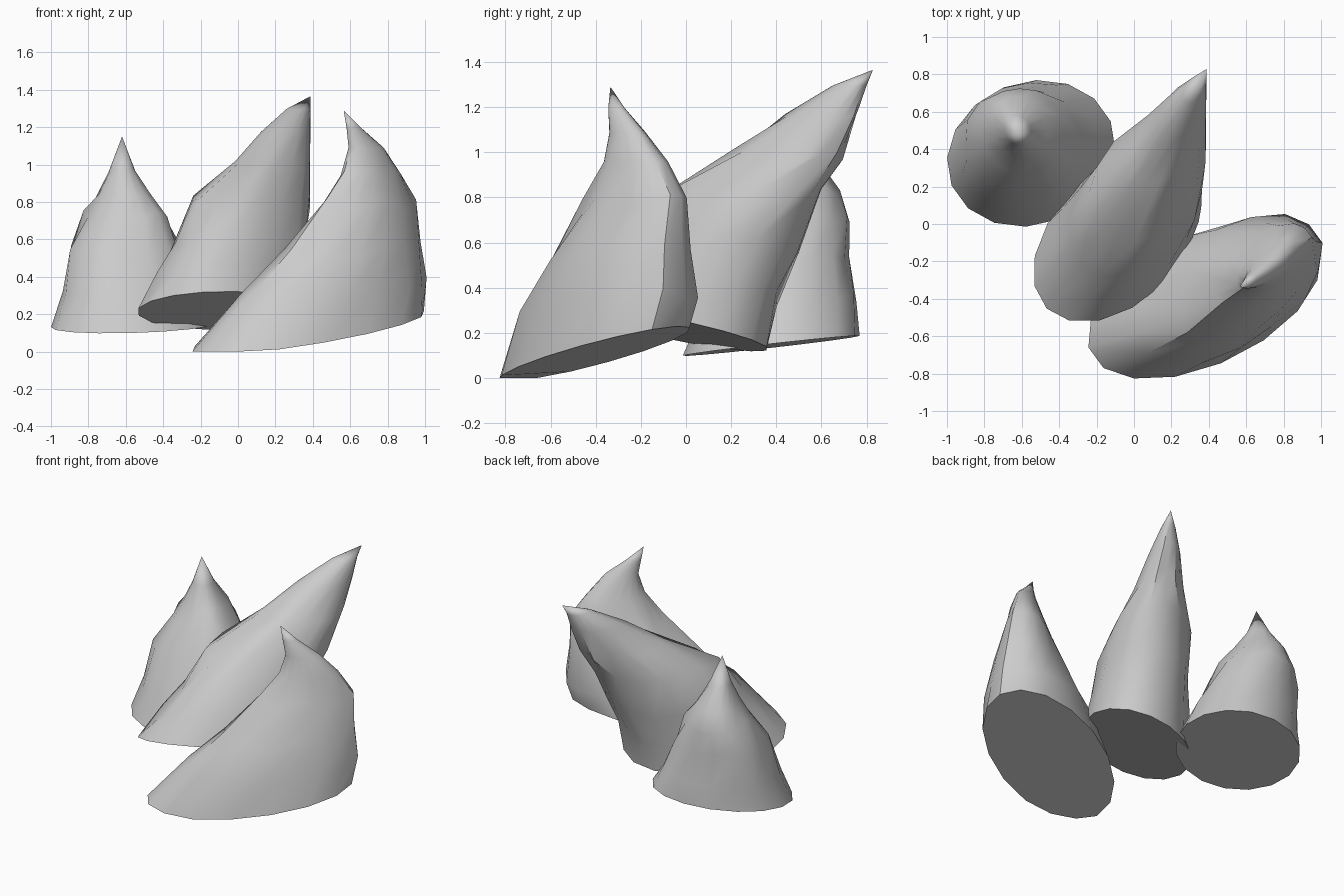
import bpy, bmesh, math, random

if "Cube" in bpy.data.objects:
    bpy.data.objects.remove(bpy.data.objects["Cube"])

random.seed(4)
SIDES = 16


def rock(name, plane, rings, apex):
    """Loft slanted oval rings up to a point.
    plane: base height a + b*x + c*y.
    rings: (x0, x1, y0, y1, z, slant, skew); z None means on the base plane."""
    a, b, c = plane
    bm = bmesh.new()
    loops = []
    for i, (x0, x1, y0, y1, z, slant, skew) in enumerate(rings):
        cx, cy = (x0 + x1) / 2, (y0 + y1) / 2
        hx, hy = (x1 - x0) / 2, (y1 - y0) / 2
        phi = math.asin(skew)
        zc = a + b * cx + c * cy if z is None else z
        # chipped, uneven stone above the flat base, calmer near the tip
        rough = 0.04 * min(1, hx * hy / 0.06) if i else 0
        loop = []
        for k in range(SIDES):
            t = math.tau * k / SIDES - phi / 2
            u, v = hx * math.cos(t), hy * math.sin(t + phi)
            r = 1 + random.uniform(-rough, rough)
            h = zc + slant * (b * u + c * v) + random.uniform(-rough, rough)
            loop.append(bm.verts.new((cx + u * r, cy + v * r, max(h, 0))))
        loops.append(loop)
    bm.faces.new(loops[0][::-1])
    for lo, hi in zip(loops, loops[1:]):
        for k in range(SIDES):
            n = (k + 1) % SIDES
            bm.faces.new((lo[k], lo[n], hi[n], hi[k]))
    tip = bm.verts.new(apex)
    for k in range(SIDES):
        bm.faces.new((loops[-1][k], loops[-1][(k + 1) % SIDES], tip))
    bmesh.ops.recalc_face_normals(bm, faces=bm.faces[:])
    mesh = bpy.data.meshes.new(name)
    bm.to_mesh(mesh)
    bm.free()
    ob = bpy.data.objects.new(name, mesh)
    bpy.context.collection.objects.link(ob)
    bpy.context.view_layer.objects.active = ob
    ob.select_set(True)
    bpy.ops.object.shade_smooth_by_angle(angle=math.radians(40))
    ob.select_set(False)


# short upright spike on the left
rock("left_spike", (0.112, 0.02, 0.11), [
    (-1.00, -0.10, -0.015, 0.77, None, 1, 0.12),
    (-0.95, -0.20, 0.06, 0.755, 0.32, 0.6, 0.08),
    (-0.91, -0.28, 0.16, 0.73, 0.53, 0.3, 0.0),
    (-0.83, -0.37, 0.27, 0.73, 0.72, 0, -0.12),
    (-0.76, -0.46, 0.35, 0.68, 0.83, 0, -0.15),
    (-0.69, -0.55, 0.42, 0.58, 0.97, 0, -0.1)],
    (-0.62, 0.48, 1.15))

# long spike leaning backward in the middle
rock("middle_spike", (0.21, 0.114, -0.25), [
    (-0.54, 0.355, -0.525, 0.365, None, 1, 0.40),
    (-0.44, 0.355, -0.41, 0.42, 0.40, 0.6, 0.38),
    (-0.34, 0.37, -0.29, 0.50, 0.59, 0.2, 0.36),
    (-0.25, 0.38, -0.12, 0.60, 0.80, 0, 0.40),
    (-0.02, 0.39, 0.21, 0.70, 0.99, 0, 0.48),
    (0.12, 0.39, 0.44, 0.765, 1.17, 0, 0.50),
    (0.26, 0.388, 0.65, 0.80, 1.295, 0, 0.50)],
    (0.387, 0.828, 1.365))

# broad hooked spike on the right
rock("right_spike", (0.15, 0.095, 0.195), [
    (-0.25, 1.00, -0.83, 0.02, None, 1, 0.48),
    (0.01, 1.00, -0.74, 0.05, 0.33, 0.6, 0.48),
    (0.24, 0.975, -0.62, 0.03, 0.54, 0.3, 0.50),
    (0.44, 0.95, -0.45, 0.01, 0.78, 0, 0.58),
    (0.55, 0.87, -0.37, -0.08, 0.95, 0, 0.56),
    (0.59, 0.78, -0.34, -0.18, 1.09, 0, 0.50),
    (0.58, 0.66, -0.345, -0.27, 1.195, 0, 0.40)],
    (0.565, -0.335, 1.29))
